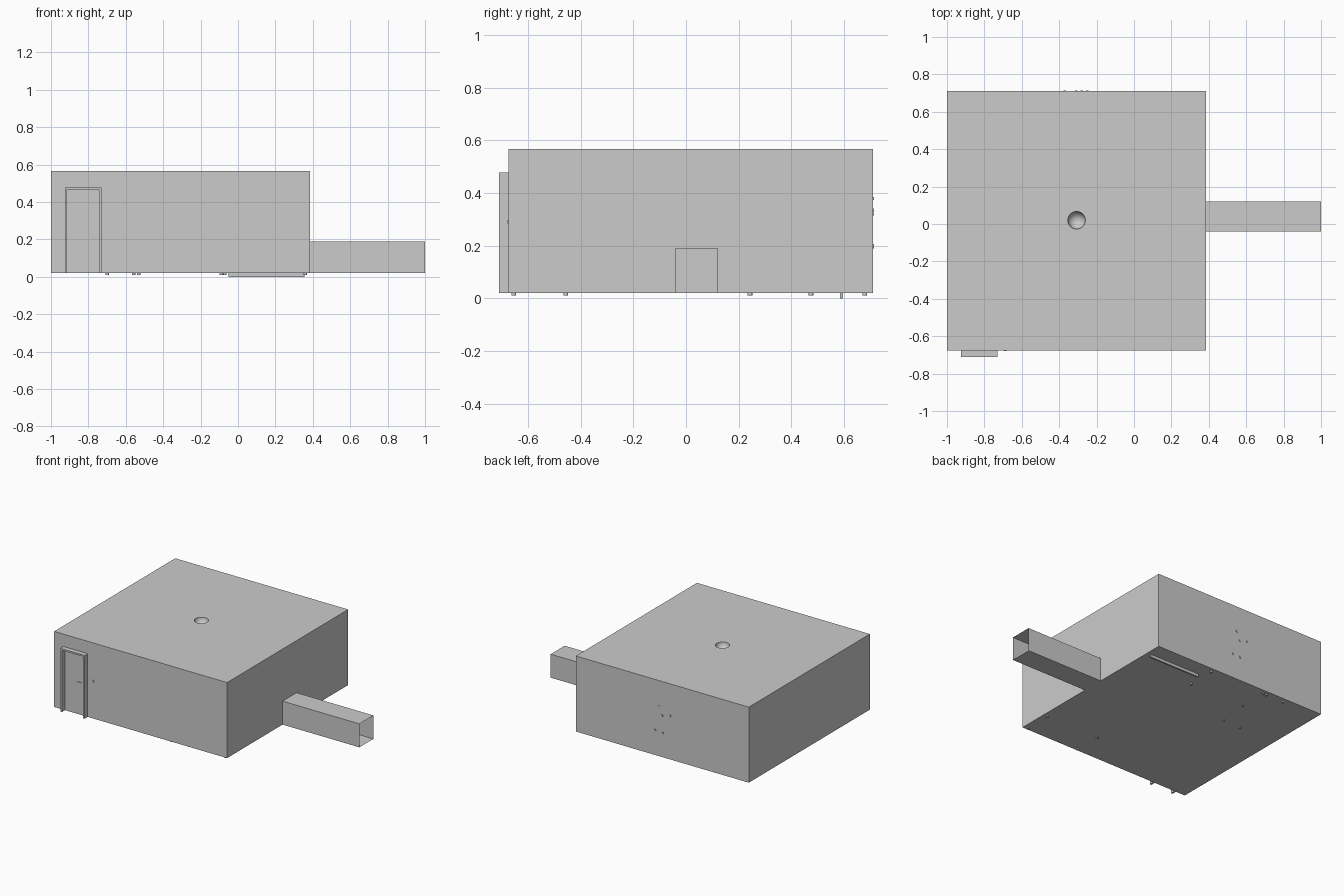
import bpy, bmesh, math
from mathutils import Matrix, Vector

if "Cube" in bpy.data.objects:
    bpy.data.objects.remove(bpy.data.objects["Cube"])

X0, X1, Y0, Y1, Z0, Z1 = -1.0, 0.385, -0.675, 0.71, 0.02, 0.567
TX, TY0, TY1, TZ = 1.0, -0.04, 0.12, 0.19
LX, LY, LR = -0.307, 0.02, 0.047


def finish(bm, name, smooth=False):
    bmesh.ops.remove_doubles(bm, verts=bm.verts, dist=1e-5)
    bmesh.ops.recalc_face_normals(bm, faces=bm.faces)
    me = bpy.data.meshes.new(name)
    bm.to_mesh(me)
    bm.free()
    if smooth:
        for p in me.polygons:
            p.use_smooth = True
    ob = bpy.data.objects.new(name, me)
    bpy.context.collection.objects.link(ob)
    return ob


def face(bm, *pts):
    return bm.faces.new([bm.verts.new(p) for p in pts])


def box(name, x0, x1, y0, y1, z0, z1):
    bm = bmesh.new()
    m = Matrix.Translation(((x0 + x1) / 2, (y0 + y1) / 2, (z0 + z1) / 2))
    m = m @ Matrix.Diagonal((x1 - x0, y1 - y0, z1 - z0, 1))
    bmesh.ops.create_cube(bm, size=1, matrix=m)
    return finish(bm, name)


def leg(name, x, y, z0, z1, r=0.009):
    bm = bmesh.new()
    bmesh.ops.create_cone(bm, cap_ends=True, segments=12, radius1=r, radius2=r,
                          depth=z1 - z0, matrix=Matrix.Translation((x, y, (z0 + z1) / 2)))
    return finish(bm, name)


# room shell: floor, three plain walls, and a right wall split round the passage
bm = bmesh.new()
face(bm, (X0, Y0, Z0), (X1, Y0, Z0), (X1, Y1, Z0), (X0, Y1, Z0))
face(bm, (X0, Y0, Z0), (X1, Y0, Z0), (X1, Y0, Z1), (X0, Y0, Z1))
face(bm, (X0, Y1, Z0), (X1, Y1, Z0), (X1, Y1, Z1), (X0, Y1, Z1))
face(bm, (X0, Y0, Z0), (X0, Y1, Z0), (X0, Y1, Z1), (X0, Y0, Z1))
face(bm, (X1, Y0, Z0), (X1, TY0, Z0), (X1, TY0, TZ), (X1, TY1, TZ),
     (X1, TY1, Z0), (X1, Y1, Z0), (X1, Y1, Z1), (X1, Y0, Z1))
finish(bm, "room_walls")

# ceiling with a round hole over the lamp bowl
bm = bmesh.new()
corners = [(X0, Y0), (X1, Y0), (X1, Y1), (X0, Y1)]
ring = [(LX + LR * math.cos(2 * math.pi * i / 32), LY + LR * math.sin(2 * math.pi * i / 32))
        for i in range(32)]
edges = []
for loop in (corners, ring):
    vs = [bm.verts.new((x, y, Z1)) for x, y in loop]
    edges += [bm.edges.new((vs[i], vs[(i + 1) % len(vs)])) for i in range(len(vs))]
bmesh.ops.triangle_fill(bm, edges=edges, use_beauty=True, normal=Vector((0, 0, 1)))
finish(bm, "ceiling")

# lamp bowl
bm = bmesh.new()
bmesh.ops.create_uvsphere(bm, u_segments=32, v_segments=16, radius=LR,
                          matrix=Matrix.Translation((LX, LY, Z1)))
bmesh.ops.delete(bm, geom=[v for v in bm.verts if v.co.z > Z1 + 1e-4], context='VERTS')
finish(bm, "ceiling_lamp", smooth=True)

# open-ended passage
bm = bmesh.new()
sect = [(TY0, Z0), (TY1, Z0), (TY1, TZ), (TY0, TZ)]
for (ya, za), (yb, zb) in zip(sect, sect[1:] + sect[:1]):
    face(bm, (X1, ya, za), (TX, ya, za), (TX, yb, zb), (X1, yb, zb))
finish(bm, "passage")

# door frame and handle
for n, x in (("left", -0.925), ("right", -0.743)):
    box("door_jamb_" + n, x, x + 0.012, -0.71, -0.66, Z0, 0.478)
box("door_lintel", -0.925, -0.731, -0.71, -0.66, 0.466, 0.478)
box("door_handle", -0.815, -0.775, -0.679, -0.67, 0.246, 0.254)
box("light_switch", -0.694, -0.682, -0.679, -0.67, 0.284, 0.298)

# fixings poking through the back wall
for i, (x, z) in enumerate([(-0.25, 0.20), (-0.307, 0.32), (-0.28, 0.38), (-0.37, 0.335), (-0.31, 0.195)]):
    box(f"wall_fixing_{i}", x - 0.006, x + 0.006, 0.70, 0.714, z - 0.006, z + 0.006)

# furniture whose feet show under the floor
tables = {"desk": (-0.53, -0.09, 0.475, 0.68, 0.19),
          "side_table": (-0.70, -0.558, 0.243, 0.68, 0.14),
          "bench": (-0.07, 0.36, -0.655, -0.457, 0.14)}
for name, (xa, xb, ya, yb, h) in tables.items():
    box(name + "_top", xa - 0.012, xb + 0.012, ya - 0.012, yb + 0.012, h, h + 0.016)
    for i, (x, y) in enumerate([(xa, ya), (xb, ya), (xa, yb), (xb, yb)]):
        leg(f"{name}_leg_{i}", x, y, 0.01, h)

# upright panel with its base below the floor
box("standing_panel", -0.05, 0.355, 0.585, 0.597, 0.0, 0.19)
